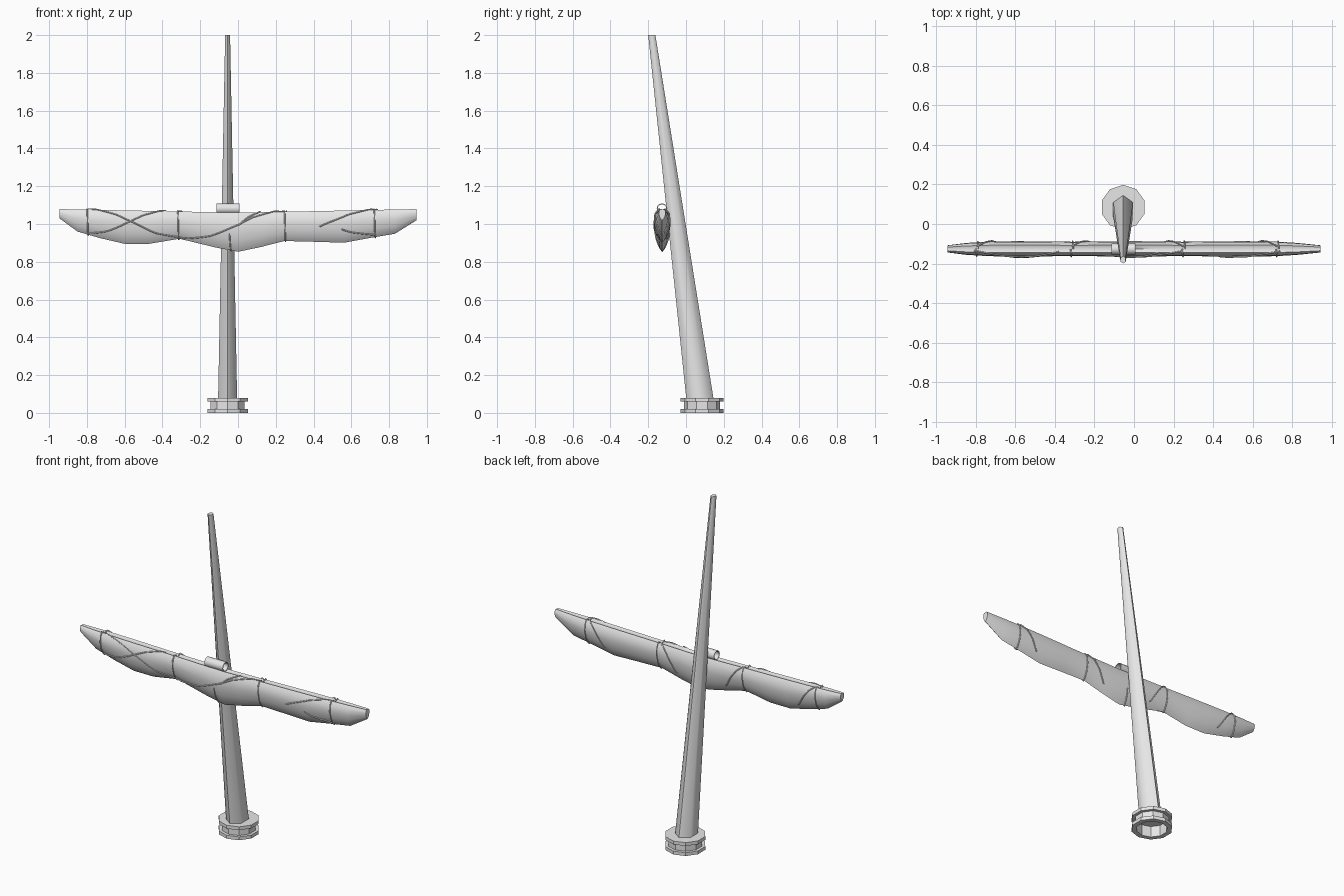
import bpy, bmesh, math
from mathutils import Vector

cube = bpy.data.objects.get("Cube")
if cube:
    bpy.data.objects.remove(cube, do_unlink=True)

grey = bpy.data.materials.new("plain grey")
grey.use_nodes = True
grey.diffuse_color = (0.8, 0.8, 0.8, 1)
grey.node_tree.nodes["Principled BSDF"].inputs["Base Color"].default_value = (0.8, 0.8, 0.8, 1)


def loft(name, rings, cap_start=True, cap_end=True, smooth=None):
    """Skin a list of equal-length point rings."""
    bm = bmesh.new()
    rows = [[bm.verts.new(p) for p in ring] for ring in rings]
    n = len(rows[0])
    for a, b in zip(rows, rows[1:]):
        for i in range(n):
            j = (i + 1) % n
            bm.faces.new((a[i], a[j], b[j], b[i]))
    if cap_start:
        bm.faces.new(rows[0][::-1])
    if cap_end:
        bm.faces.new(rows[-1])
    bmesh.ops.recalc_face_normals(bm, faces=bm.faces)
    mesh = bpy.data.meshes.new(name)
    bm.to_mesh(mesh)
    bm.free()
    obj = bpy.data.objects.new(name, mesh)
    bpy.context.collection.objects.link(obj)
    mesh.materials.append(grey)
    if smooth:
        bpy.ops.object.select_all(action='DESELECT')
        obj.select_set(True)
        bpy.context.view_layer.objects.active = obj
        bpy.ops.object.shade_smooth_by_angle(angle=math.radians(smooth))
    return obj


def flat_ring(cx, cy, z, rx, ry, sides):
    angles = [math.pi / 2 + math.tau * i / sides for i in range(sides)]
    return [(cx + rx * math.cos(a), cy + ry * math.sin(a), z) for a in angles]


MAST_X = -0.055

# Raked, tapering six-sided mast
loft("mast", [flat_ring(MAST_X, 0.073, 0.08, 0.058, 0.072, 6),
              flat_ring(MAST_X, -0.181, 2.0, 0.015, 0.019, 6)], smooth=65)

# Grooved ten-sided foot, hollow from below
foot = [(0, 0.095), (0, 0.113), (0.02, 0.113), (0.02, 0.095),
        (0.06, 0.095), (0.06, 0.113), (0.08, 0.113)]
inside = [(0.065, 0.085), (0, 0.085)]
profile = inside + foot
loft("mast_foot", [flat_ring(MAST_X, 0.085, z, r, r, 10) for z, r in profile])

# Open tube joining the yard to the mast
tube = []
for x, r in [(-0.115, 0.028), (0.007, 0.028), (0.007, 0.023), (-0.115, 0.023), (-0.115, 0.028)]:
    tube.append([(x, -0.127 + r * math.cos(math.tau * i / 12),
                  1.081 + r * math.sin(math.tau * i / 12)) for i in range(12)])
loft("yard_collar", tube, False, False, smooth=40)

# Furled sail: stations of x, lower edge and half thickness
stations = [(-0.945, 1.03, 0.018), (-0.85, 0.96, 0.03), (-0.73, 0.925, 0.037),
            (-0.6, 0.895, 0.039), (-0.47, 0.895, 0.038), (-0.31, 0.922, 0.036),
            (-0.12, 0.876, 0.038), (0, 0.853, 0.039), (0.12, 0.878, 0.038),
            (0.245, 0.91, 0.036), (0.4, 0.906, 0.038), (0.56, 0.901, 0.039),
            (0.72, 0.93, 0.037), (0.83, 0.948, 0.03), (0.945, 1.02, 0.018)]
half = [(0, 0.95), (-0.5, 1), (-0.9, 0.85), (-1, 0.6), (-0.75, 0.3), (-0.35, 0.1), (0, 0)]
section = half + [(-u, v) for u, v in half[-2:0:-1]]


def sail_point(x, t, grow=0.0):
    """Point on the sail at x, with t going once round the section."""
    for a, b in zip(stations, stations[1:]):
        if x <= b[0]:
            break
    f = (x - a[0]) / (b[0] - a[0])
    low, thick = (a[k] + f * (b[k] - a[k]) for k in (1, 2))
    top = 1.06 + 0.02 * abs(x)
    s = (t % 1) * len(section)
    i = int(s)
    p = Vector(section[i]).lerp(Vector(section[(i + 1) % len(section)]), s - i)
    return (x, -0.126 + p.x * (thick + grow),
            low - grow + p.y * (top - low + 2 * grow))


loft("furled_sail", [[sail_point(s[0], i / len(section)) for i in range(len(section))]
                     for s in stations], smooth=50)


# Ropes follow the sail from (x, t) to (x, t)
def rope(name, x0, t0, x1, t1, steps=24):
    curve = bpy.data.curves.new(name, 'CURVE')
    curve.dimensions = '3D'
    curve.bevel_depth = 0.0035
    curve.bevel_resolution = 0
    curve.use_fill_caps = True
    spline = curve.splines.new('POLY')
    spline.points.add(steps)
    for i, point in enumerate(spline.points):
        f = i / steps
        point.co = (*sail_point(x0 + f * (x1 - x0), t0 + f * (t1 - t0), 0.004), 1)
    curve.materials.append(grey)
    bpy.context.collection.objects.link(bpy.data.objects.new(name, curve))


for x in (-0.795, -0.315, 0.25, 0.725):
    rope("wrap_rope", x - 0.005, 0, x + 0.008, 1)
    side = 1 if x < 0 else -1
    rope("back_rope", x, 0.95, x + side * 0.12, 0.64)
rope("centre_tie", -0.045, 0.29, -0.03, 0.71)
for ends in [(-0.81, 0.04, -0.28, 0.45), (-0.79, 0.42, -0.38, 0.06),
             (-0.31, 0.45, 0.24, 0.05), (0, 0.23, 0.12, 0.08),
             (0.43, 0.28, 0.74, 0.05), (0.55, 0.3, 0.73, 0.42)]:
    rope("front_rope", *ends)
